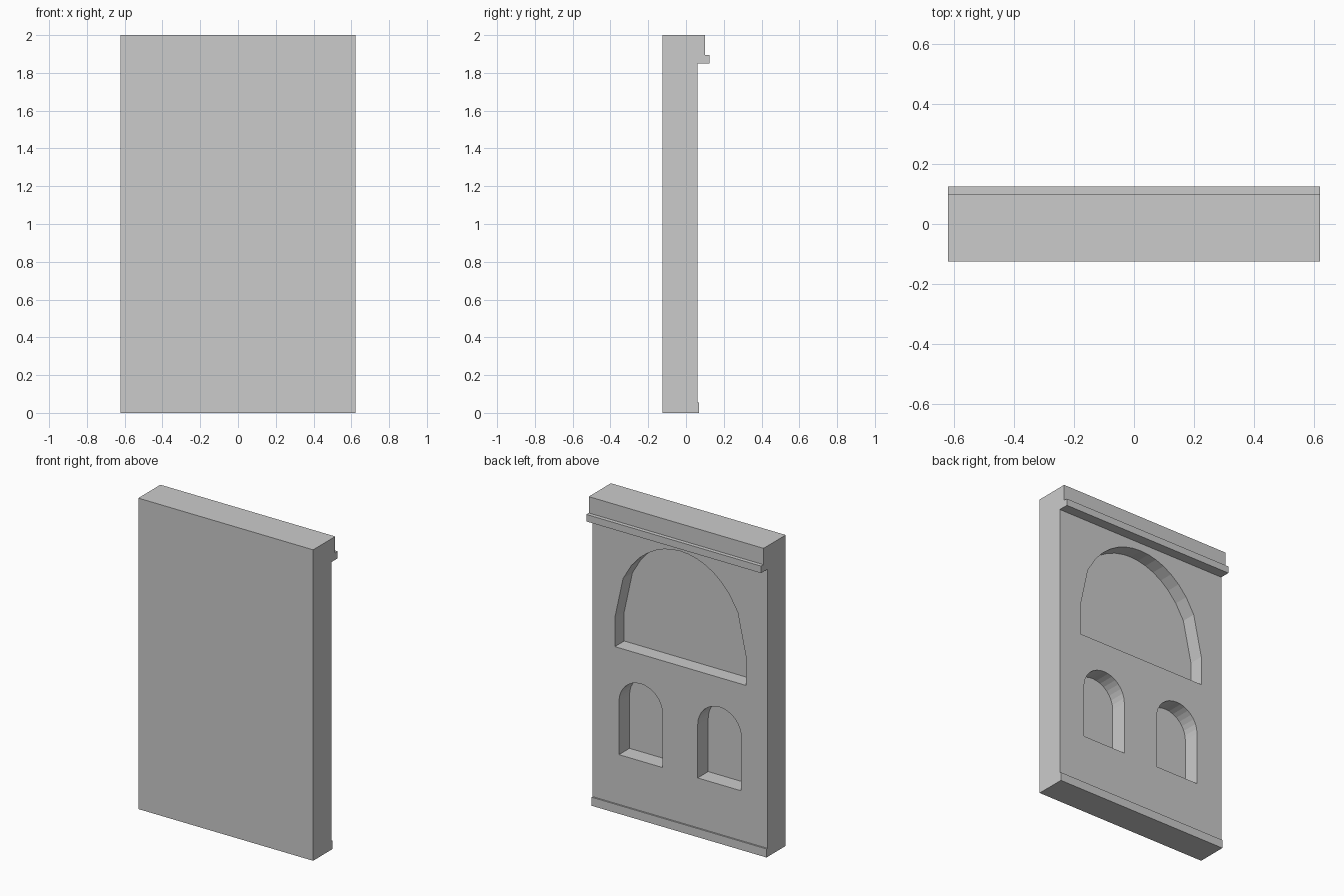
import bpy, bmesh, math

if "Cube" in bpy.data.objects:
    bpy.data.objects.remove(bpy.data.objects["Cube"])

HALF_W = 0.622      # half width of the panel
BACK = 0.06         # y of the recessed wall face

stone = bpy.data.materials.new("light_grey_stone")
stone.diffuse_color = (0.6, 0.6, 0.6, 1)
stone.use_nodes = True
stone.node_tree.nodes["Principled BSDF"].inputs["Base Color"].default_value = stone.diffuse_color


def prism(name, points, offset):
    """Closed prism: a planar loop of 3D points swept along offset."""
    bm = bmesh.new()
    face = bm.faces.new([bm.verts.new(p) for p in points])
    out = bmesh.ops.extrude_face_region(bm, geom=[face])
    verts = [g for g in out["geom"] if isinstance(g, bmesh.types.BMVert)]
    bmesh.ops.translate(bm, verts=verts, vec=offset)
    bmesh.ops.recalc_face_normals(bm, faces=bm.faces)
    mesh = bpy.data.meshes.new(name)
    bm.to_mesh(mesh)
    bm.free()
    mesh.materials.append(stone)
    obj = bpy.data.objects.new(name, mesh)
    bpy.context.collection.objects.link(obj)
    return obj


def cut_arch(wall, cx, half, bottom, spring, rise, depth, angles):
    """Cut an arched niche into the back of the wall."""
    pts = [(cx + half, bottom)]
    pts += [(cx + half * math.cos(a), spring + rise * math.sin(a)) for a in angles]
    pts.append((cx - half, bottom))
    cutter = prism("niche_cutter", [(x, BACK - depth, z) for x, z in pts],
                   (0, depth + 0.03, 0))
    cutter.hide_render = True
    mod = wall.modifiers.new("niche", 'BOOLEAN')
    mod.operation = 'DIFFERENCE'
    mod.solver = 'EXACT'
    mod.object = cutter
    bpy.context.view_layer.objects.active = wall
    bpy.ops.object.modifier_apply(modifier=mod.name)
    bpy.data.objects.remove(cutter)


# Wall with base strip, ledge and parapet as one swept side profile
profile = [(-0.125, 0), (0.07, 0), (0.07, 0.055), (BACK, 0.055), (BACK, 1.85),
           (0.125, 1.85), (0.125, 1.895), (0.10, 1.895), (0.10, 2), (-0.125, 2)]
wall = prism("wall_panel", [(-HALF_W, y, z) for y, z in profile], (2 * HALF_W, 0, 0))

# Large upper niche, evenly stepped across its width
wide = [math.acos(max(-1, min(1, 1 - i / 8))) for i in range(17)]
cut_arch(wall, -0.002, 0.466, 1.062, 1.25, 0.55, 0.095, wide)

# Two small round-headed niches
even = [math.pi * i / 16 for i in range(17)]
for side in (-1, 1):
    cut_arch(wall, side * 0.28, 0.155, 0.375, 0.717, 0.155, 0.107, even)
